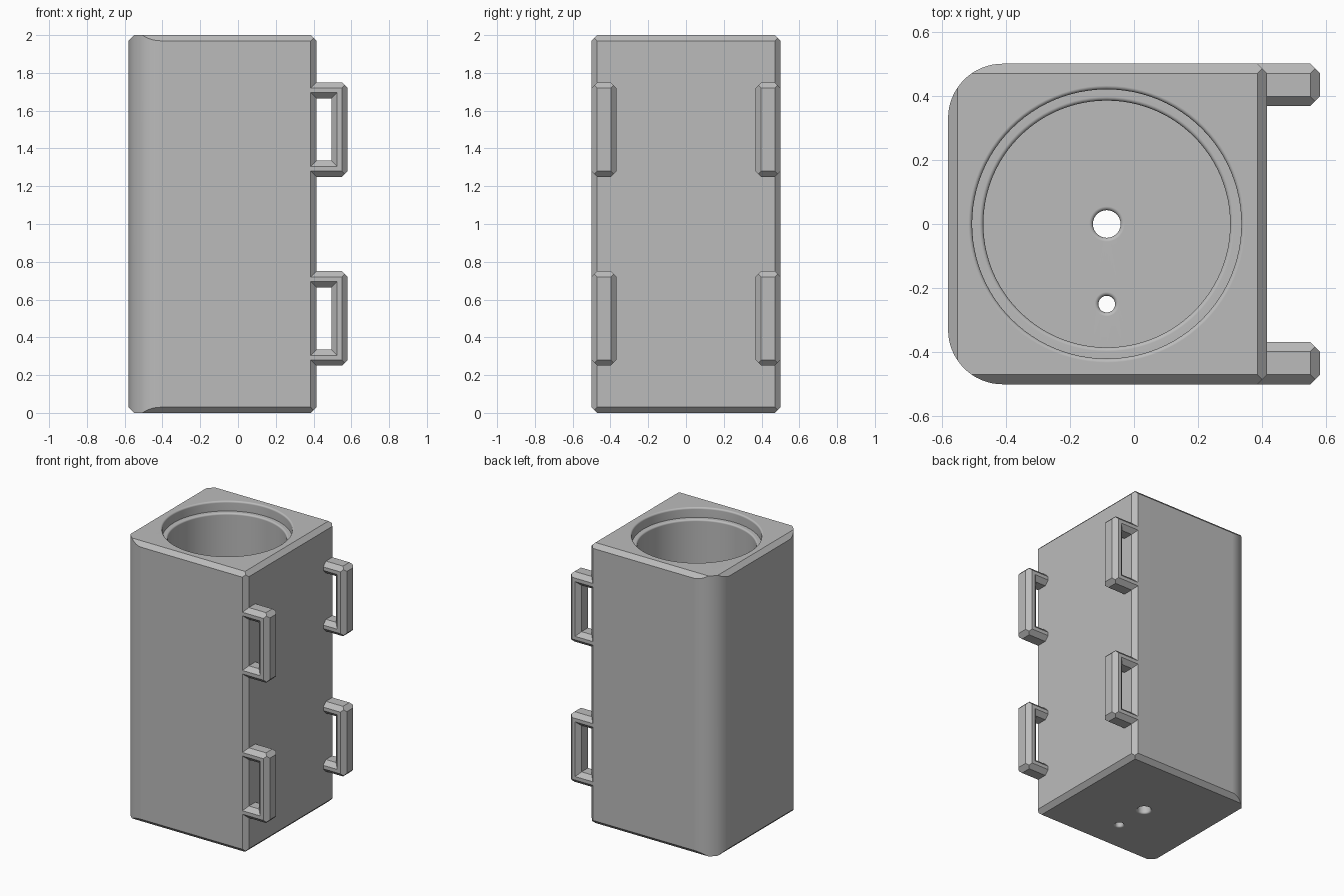
import bpy, bmesh
from math import sin, cos, pi, radians
from mathutils import Vector

if "Cube" in bpy.data.objects:
    bpy.data.objects.remove(bpy.data.objects["Cube"])

CHAMFER = 0.03
FILLET = 0.012
AXIS_X = -0.085
FLOOR = 0.07
STEP = 1.93

grey = bpy.data.materials.new("plain grey")
grey.use_nodes = True
colour = (0.5, 0.5, 0.5, 1)
grey.diffuse_color = colour
grey.node_tree.nodes["Principled BSDF"].inputs["Base Color"].default_value = colour


def make_object(name, bm):
    bmesh.ops.recalc_face_normals(bm, faces=bm.faces)
    mesh = bpy.data.meshes.new(name)
    bm.to_mesh(mesh)
    bm.free()
    mesh.materials.append(grey)
    obj = bpy.data.objects.new(name, mesh)
    bpy.context.collection.objects.link(obj)
    return obj


def loft(rings):
    """Closed solid through matching rings of points."""
    bm = bmesh.new()
    loops = [[bm.verts.new(p) for p in ring] for ring in rings]
    n = len(loops[0])
    for a, b in zip(loops, loops[1:]):
        for i in range(n):
            j = (i + 1) % n
            bm.faces.new((a[i], a[j], b[j], b[i]))
    bm.faces.new(loops[0])
    bm.faces.new(loops[-1])
    bmesh.ops.recalc_face_normals(bm, faces=bm.faces)
    return bm


def chamfer(bm, low, high, directions):
    """Plane off the edges that face the given diagonal directions."""
    for d in directions:
        point = Vector([(high[i] if d[i] > 0 else low[i]) - d[i] * CHAMFER / 2
                        for i in range(3)])
        cut = bmesh.ops.bisect_plane(
            bm, geom=bm.verts[:] + bm.edges[:] + bm.faces[:], dist=1e-5,
            plane_co=point, plane_no=Vector(d).normalized(), clear_outer=True)
        rim = [e for e in cut["geom_cut"] if isinstance(e, bmesh.types.BMEdge)]
        bmesh.ops.holes_fill(bm, edges=[e for e in rim if e.is_boundary], sides=0)


def lathe_cutter(name, profile, x, y, steps=96):
    rings = [[(x + r * cos(2 * pi * i / steps), y + r * sin(2 * pi * i / steps), z)
              for i in range(steps)] for r, z in profile]
    return make_object(name, loft(rings))


def top_fillet(r, z):
    """Rounded lip from a bore of radius r up to a flat at height z."""
    arc = [i * pi / 8 for i in range(5)]
    return [(r + FILLET * (1 - cos(a)), z - FILLET * (1 - sin(a))) for a in arc]


def small_bore(r):
    """Hole through the floor with both lips rounded."""
    lip = top_fillet(r, 0)
    return ([(r + FILLET, -0.1)] + [(a, -z) for a, z in reversed(lip)]
            + top_fillet(r, FLOOR))


def cut(obj, cutter):
    cutter.hide_render = True
    mod = obj.modifiers.new("cut", "BOOLEAN")
    mod.operation = "DIFFERENCE"
    mod.solver = "EXACT"
    mod.object = cutter
    bpy.context.view_layer.objects.active = obj
    bpy.ops.object.modifier_apply(modifier=mod.name)
    bpy.data.objects.remove(cutter)


# Body: block with two rounded upright corners and planed edges
low, high, radius = (-0.58, -0.5, 0), (0.415, 0.5, 2), 0.17
outline = [(high[0], low[1]), (high[0], high[1])]
for side, start in ((1, pi / 2), (-1, pi)):
    for i in range(17):
        a = start + i * pi / 32
        outline.append((low[0] + radius + radius * cos(a),
                        side * (high[1] - radius) + radius * sin(a)))
bm = loft([[(x, y, z) for x, y in outline] for z in (low[2], high[2])])
right_edges = [(1, s, 0) for s in (-1, 1)]
level_edges = [(x, y, z) for z in (-1, 1) for x, y in ((1, 0), (0, 1), (0, -1))]
chamfer(bm, low, high, right_edges + level_edges + [(-1, 0, 1), (-1, 0, -1)])
body = make_object("body", bm)

# Stepped round cavity with a centre drain, and a second smaller hole
profile = (small_bore(0.043) + [(0.385, FLOOR)] + top_fillet(0.385, STEP)
           + [(0.42, STEP)] + top_fillet(0.42, 2) + [(0.42 + FILLET, 2.1)])
cut(body, lathe_cutter("cavity_cutter", profile, AXIS_X, 0))
cut(body, lathe_cutter("hole_cutter", small_bore(0.026) + [(0.026 + FILLET, 0.1)],
                       AXIS_X, -0.25, 48))

# Handles: planed block with a flared window, repeated at four places
def rectangle(x0, x1, half, y):
    return [(x0, y, -half), (x1, y, -half), (x1, y, half), (x0, y, half)]


def make_handle(name, y, z):
    h_low, h_high = (0.38, -0.066, -0.25), (0.58, 0.066, 0.25)
    block = loft([rectangle(0.38, 0.58, 0.25, s * 0.066) for s in (-1, 1)])
    chamfer(block, h_low, h_high,
            right_edges + [d for d in level_edges] +
            [])
    handle = make_object(name, block)
    rings = [rectangle(0.3, 0.495 + flare, 0.165 + flare, py)
             for py, flare in ((-0.086, 0.05), (-0.036, 0),
                               (0.036, 0), (0.086, 0.05))]
    cut(handle, make_object("window_cutter", loft(rings)))
    handle.location = (0, y, z)
    return handle


parts = [body]
for depth, y in (("front", -0.434), ("back", 0.434)):
    for level, z in (("lower", 0.5), ("upper", 1.5)):
        parts.append(make_handle(f"{depth}_{level}_handle", y, z))

# Smooth the round surfaces, keep planed edges crisp
bpy.ops.object.select_all(action="DESELECT")
for obj in parts:
    obj.select_set(True)
bpy.context.view_layer.objects.active = body
bpy.ops.object.shade_smooth_by_angle(angle=radians(30))
weighted = body.modifiers.new("even_shading", "WEIGHTED_NORMAL")
weighted.keep_sharp = True
